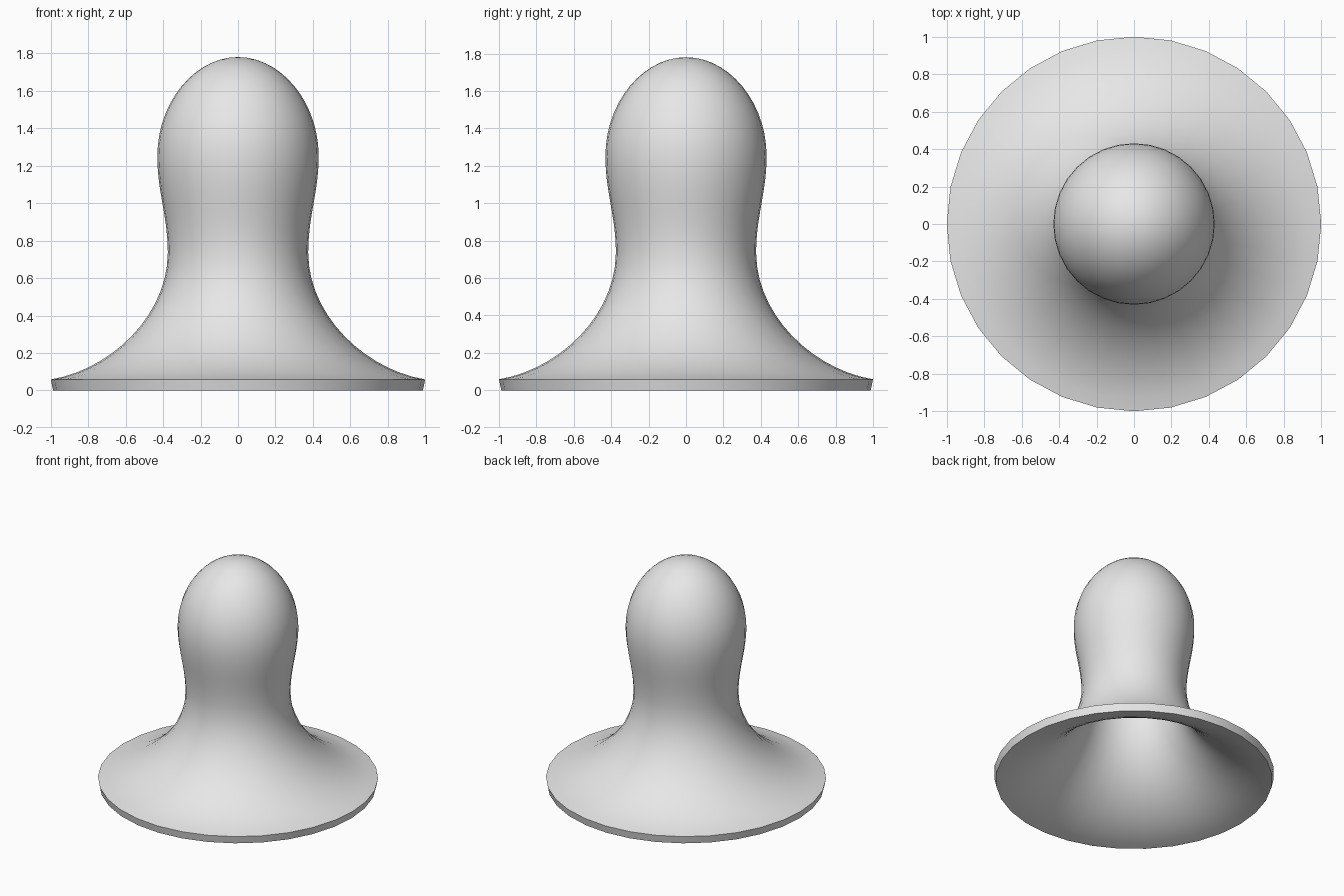
import bpy
import bmesh
from math import tau, radians
from mathutils import Vector
from mathutils.geometry import interpolate_bezier

cube = bpy.data.objects.get("Cube")
if cube:
    bpy.data.objects.remove(cube, do_unlink=True)

SIDES = 32
WALL = 0.06

# Profile as (radius, height) bezier spans: flared skirt, neck, rounded head
spans = [
    [(1.0, 0.058), (0.68, 0.11), (0.375, 0.40), (0.375, 0.735)],
    [(0.375, 0.735), (0.375, 0.93), (0.431, 1.06), (0.431, 1.25)],
    [(0.431, 1.25), (0.431, 1.54), (0.23, 1.78), (0.0, 1.78)],
]
profile = []
for span in spans:
    pts = interpolate_bezier(*[Vector((r, 0, z)) for r, z in span], 15)
    profile += pts[1:] if profile else pts

# Spin the profile into an open bell surface
bm = bmesh.new()
verts = [bm.verts.new(p) for p in profile]
edges = [bm.edges.new(pair) for pair in zip(verts, verts[1:])]
bmesh.ops.spin(bm, geom=verts + edges, cent=(0, 0, 0), axis=(0, 0, 1),
               angle=tau, steps=SIDES)
bmesh.ops.remove_doubles(bm, verts=bm.verts, dist=0.0005)
bmesh.ops.recalc_face_normals(bm, faces=bm.faces)
top_face = max(bm.faces, key=lambda f: f.calc_center_median().z)
if top_face.normal.z < 0:
    bmesh.ops.reverse_faces(bm, faces=bm.faces)

mesh = bpy.data.meshes.new("bell_body")
bm.to_mesh(mesh)
bm.free()
body = bpy.data.objects.new("bell_body", mesh)
bpy.context.collection.objects.link(body)

# Hollow wall, thickened inward
shell = body.modifiers.new("wall", "SOLIDIFY")
shell.thickness = WALL
shell.offset = -1
bpy.ops.object.select_all(action="DESELECT")
body.select_set(True)
bpy.context.view_layer.objects.active = body
bpy.ops.object.modifier_apply(modifier=shell.name)
bpy.ops.object.shade_smooth_by_angle(angle=radians(35))

# Stand the rim on the ground
low = min(v.co.z for v in mesh.vertices)
for v in mesh.vertices:
    v.co.z -= low

# Plain grey
grey = bpy.data.materials.new("light_grey")
grey.use_nodes = True
colour = (0.8, 0.8, 0.8, 1)
grey.diffuse_color = colour
grey.node_tree.nodes["Principled BSDF"].inputs["Base Color"].default_value = colour
mesh.materials.append(grey)
